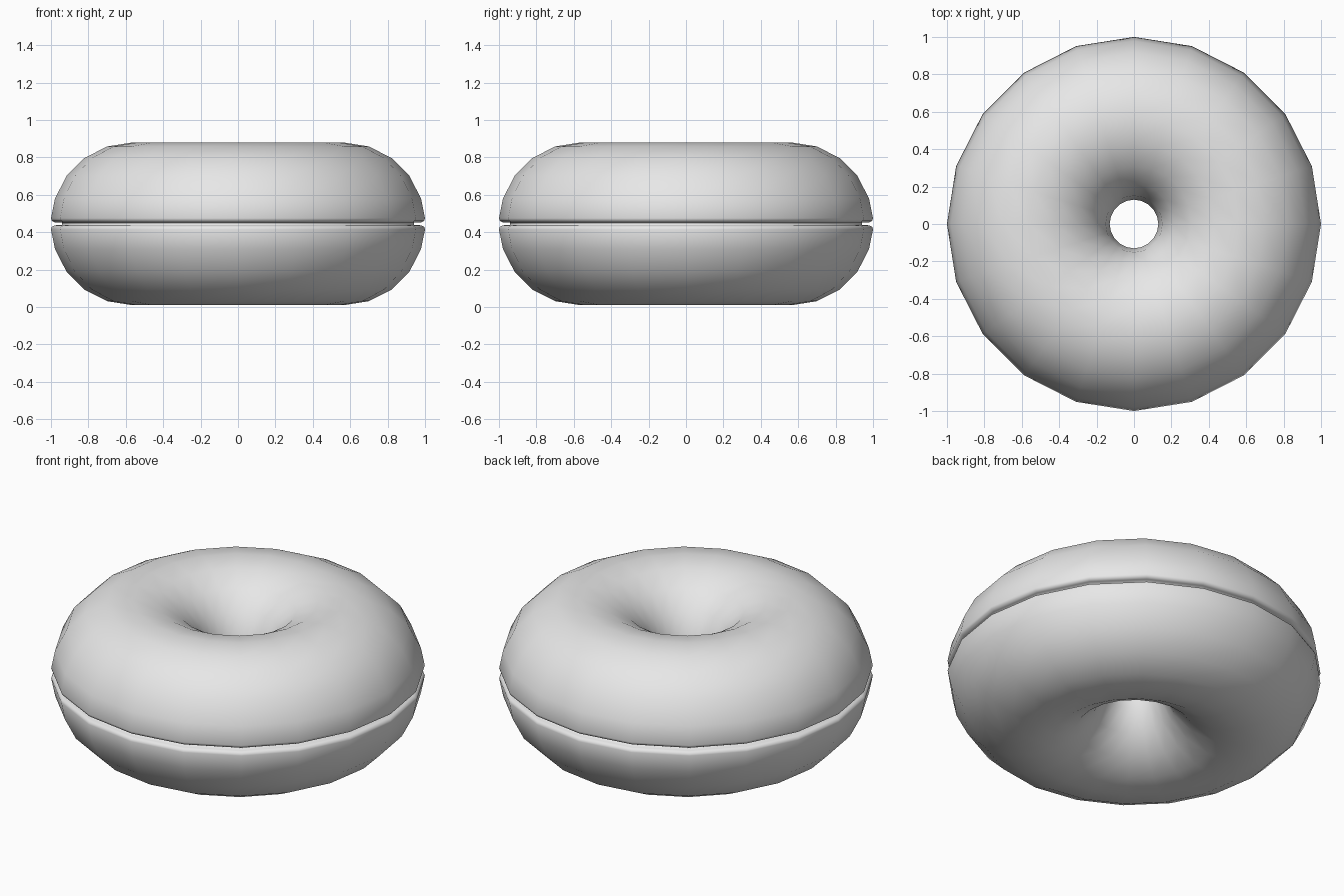
import bpy
import bmesh
from math import cos, sin, radians, pi

cube = bpy.data.objects.get("Cube")
if cube:
    bpy.data.objects.remove(cube)

SEGMENTS = 20
MAJOR, MINOR, MIDDLE = 0.565, 0.435, 0.445

# Plain grey material
grey = bpy.data.materials.new("plain grey")
grey.use_nodes = True
colour = (0.8, 0.8, 0.8, 1)
grey.diffuse_color = colour
grey.node_tree.nodes["Principled BSDF"].inputs["Base Color"].default_value = colour

# Ring cross-section: round, with a narrow groove around the outside
upper_lip = [(0.94, 0.006), (0.98, 0.008), (0.995, 0.016), (1.0, 0.03)]
arc = [(MAJOR + MINOR * cos(radians(a)), MINOR * sin(radians(a)))
       for a in range(18, 343, 18)]
lower_lip = [(r, -z) for r, z in reversed(upper_lip)]
profile = upper_lip + arc + lower_lip

# Sweep the cross-section around the vertical axis
bm = bmesh.new()
rings = []
for i in range(SEGMENTS):
    a = 2 * pi * i / SEGMENTS
    rings.append([bm.verts.new((r * cos(a), r * sin(a), z + MIDDLE))
                  for r, z in profile])
for i, ring in enumerate(rings):
    after = rings[(i + 1) % SEGMENTS]
    for j in range(len(profile)):
        k = (j + 1) % len(profile)
        bm.faces.new((ring[j], after[j], after[k], ring[k]))
bmesh.ops.recalc_face_normals(bm, faces=bm.faces)
for face in bm.faces:
    face.smooth = True

mesh = bpy.data.meshes.new("grooved_ring")
bm.to_mesh(mesh)
bm.free()
mesh.materials.append(grey)
ring_object = bpy.data.objects.new("grooved_ring", mesh)
bpy.context.collection.objects.link(ring_object)
